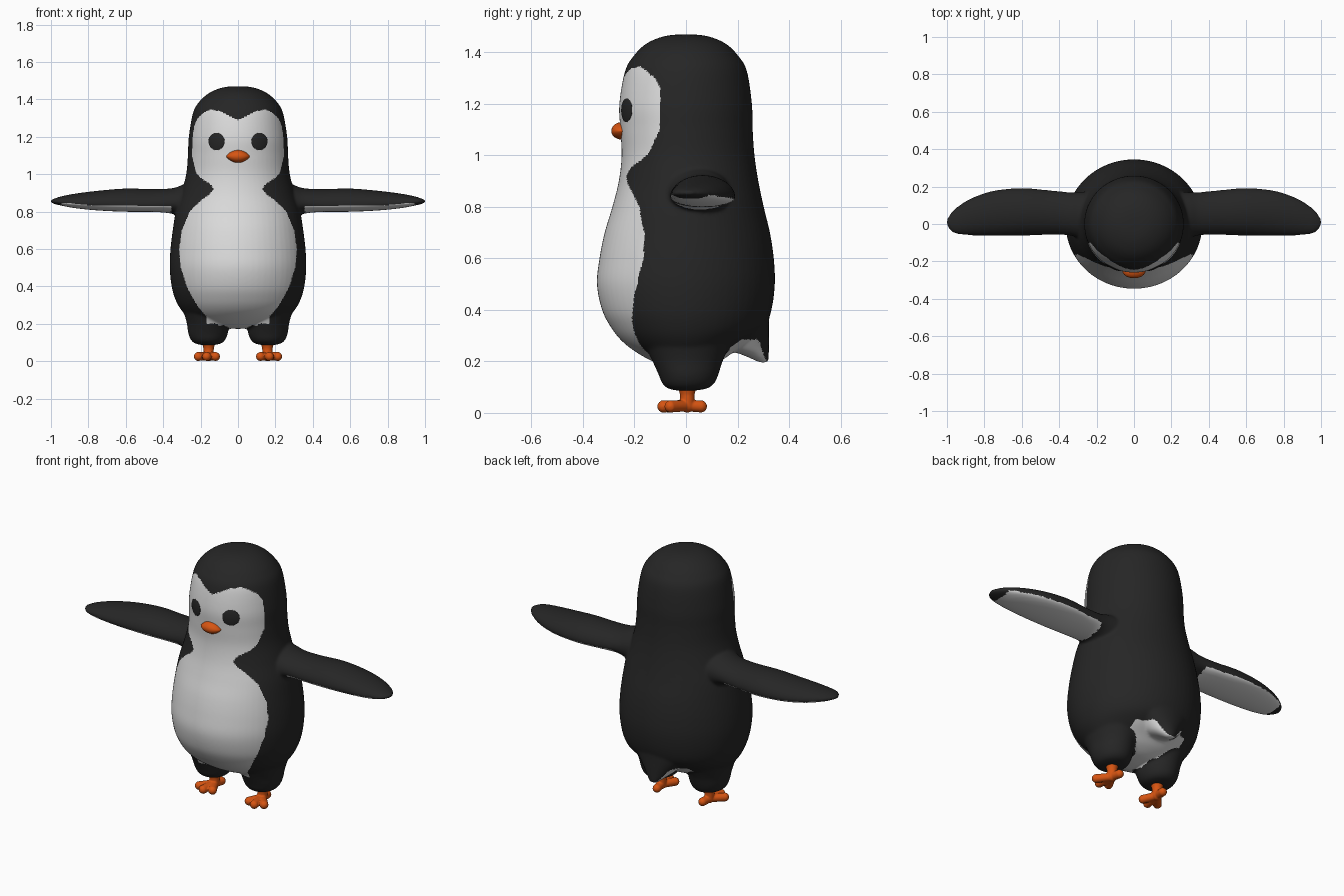
import bpy, bmesh, math
from mathutils import Vector
from mathutils.bvhtree import BVHTree

if "Cube" in bpy.data.objects:
    bpy.data.objects.remove(bpy.data.objects["Cube"])


def material(name, rgb):
    m = bpy.data.materials.new(name)
    m.diffuse_color = (*rgb, 1)
    m.use_nodes = True
    m.node_tree.nodes["Principled BSDF"].inputs["Base Color"].default_value = m.diffuse_color
    return m


BLACK = material("charcoal black", (0.019, 0.019, 0.019))
WHITE = material("soft white", (0.72, 0.72, 0.72))
ORANGE = material("orange", (0.68, 0.09, 0.006))


def resample(rows, n=5):
    """Catmull-Rom interpolation between profile rows."""
    out = []
    for i in range(len(rows) - 1):
        a, b = rows[max(i - 1, 0)], rows[i]
        c, d = rows[i + 1], rows[min(i + 2, len(rows) - 1)]
        for k in range(n):
            t = k / n
            out.append([0.5 * (2 * q + (r - p) * t + (2 * p - 5 * q + 4 * r - s) * t * t
                               + (3 * q - p - 3 * r + s) * t ** 3)
                        for p, q, r, s in zip(a, b, c, d)])
    return out + [list(rows[-1])]


def loft(bm, rows, place, seg=64):
    """Rows are (t, u0, u1, v0, vmid, v1); place maps (t, u, v) to xyz."""
    rings = []
    for t, u0, u1, v0, vm, v1 in resample(rows):
        ring = []
        for k in range(seg):
            a = 2 * math.pi * k / seg
            s = math.sin(a)
            u = (u0 + u1) / 2 + (u1 - u0) / 2 * math.cos(a)
            v = vm + s * (v1 - vm if s > 0 else vm - v0)
            ring.append(bm.verts.new(place(t, u, v)))
        rings.append(ring)
    faces = [bm.faces.new(rings[0]), bm.faces.new(rings[-1])]
    for r, q in zip(rings, rings[1:]):
        for k in range(seg):
            j = (k + 1) % seg
            faces.append(bm.faces.new((r[k], r[j], q[j], q[k])))
    bmesh.ops.recalc_face_normals(bm, faces=faces)


def finish(bm, name, mats, voxel=0, smooth=0):
    me = bpy.data.meshes.new(name)
    bm.to_mesh(me)
    bm.free()
    ob = bpy.data.objects.new(name, me)
    bpy.context.collection.objects.link(ob)
    for m in mats:
        me.materials.append(m)
    bpy.context.view_layer.objects.active = ob
    if voxel:
        r = ob.modifiers.new("fuse", "REMESH")
        r.mode, r.voxel_size = "VOXEL", voxel
        s = ob.modifiers.new("soften", "SMOOTH")
        s.factor, s.iterations = 0.5, smooth
        for mod in ("fuse", "soften"):
            bpy.ops.object.modifier_apply(modifier=mod)
    for p in ob.data.polygons:
        p.use_smooth = True
        p.material_index = 0
    return ob


def interp(table, z):
    if z <= table[0][0]:
        return table[0][1]
    for (a, p), (b, q) in zip(table, table[1:]):
        if z <= b:
            return p + (q - p) * (z - a) / (b - a)
    return table[-1][1]


# Body: (z, half width, front depth, back depth)
BODY = [(1.47, .004, .004, .004), (1.467, .06, .06, .06), (1.455, .11, .11, .11),
        (1.43, .16, .16, .16), (1.39, .205, .2, .2), (1.33, .24, .236, .236),
        (1.2, .263, .259, .256), (1.1, .268, .255, .259), (1.0, .277, .25, .266),
        (.9, .303, .261, .281), (.8, .333, .286, .302), (.7, .349, .316, .326),
        (.6, .361, .336, .341), (.5, .365, .346, .345), (.4, .355, .326, .332),
        (.33, .335, .29, .305), (.28, .308, .25, .25), (.24, .27, .2, .19),
        (.205, .2, .14, .14), (.18, .1, .08, .08), (.173, .01, .01, .01)]
LEG = [(.36, .14, .2, .2), (.3, .145, .18, .19), (.25, .127, .155, .165), (.2, .113, .13, .142),
       (.15, .106, .107, .126), (.115, .092, .092, .11), (.095, .07, .07, .082), (.086, .03, .03, .03)]
TAIL = [(.45, .22, .05, .327), (.35, .17, .1, .322), (.29, .12, .13, .322),
        (.25, .085, .15, .322), (.225, .055, .22, .322), (.196, .02, .285, .322)]
FLIPPER = [(.2, -.09, .18, .74, .85, .97), (.29, -.075, .17, .76, .85, .945),
           (.35, -.06, .17, .788, .845, .925), (.45, -.058, .18, .798, .835, .92),
           (.6, -.062, .192, .799, .835, .923), (.75, -.063, .178, .806, .838, .911),
           (.87, -.061, .138, .818, .843, .896), (.95, -.052, .088, .833, .85, .88),
           (.985, -.032, .052, .842, .853, .868), (1.004, 0, .02, .85, .855, .86)]

bm = bmesh.new()
upright = lambda t, u, v: (u, v, t)
loft(bm, [(z, -w, w, -f, 0, b) for z, w, f, b in BODY], upright)
loft(bm, [(z, -w, w, f, (f + b) / 2, b) for z, w, f, b in TAIL], upright)
for s in (1, -1):
    loft(bm, [(z, .16 * s - w, .16 * s + w, -f, 0, b) for z, w, f, b in LEG], upright)
    loft(bm, FLIPPER, lambda t, u, v: (s * t, u, v))
body = finish(bm, "body", [BLACK, WHITE], voxel=0.0075, smooth=8)

# White face and belly patch: half width by height
PATCH = [(.16, .03), (.17, .06), (.2, .12), (.25, .18), (.3, .22), (.4, .275), (.5, .305), (.6, .315),
         (.7, .3), (.8, .258), (.85, .21), (.89, .155), (.92, .13), (.95, .152), (.98, .2),
         (1.01, .226), (1.1, .246), (1.2, .25), (1.25, .24), (1.3, .215), (1.33, .182), (1.345, .15)]
BROW = [(0, 1.29), (.05, 1.312), (.1, 1.337), (.15, 1.346), (.2, 1.346)]


def is_white(c, n):
    x = abs(c.x)
    if x > .36:                                        # flipper underside
        return x < .945 and n.z < -.45 and c.z < .86
    if c.y < -.1 and c.z > .16 and x < interp(PATCH, c.z):
        return c.z < interp(BROW, x)                   # face and belly
    if .15 < c.z < .285 and n.z < -.25 and n.y < .6 and x < .17 and c.y > -.2:
        return math.hypot(x - .16, c.y) > .13 or x < .05   # under the tail
    return False


for p in body.data.polygons:
    p.material_index = int(is_white(p.center, p.normal))

# Eyes: thin domes laid on the face
probe = bmesh.new()
probe.from_mesh(body.data)
tree = BVHTree.FromBMesh(probe)
probe.free()
for s, side in ((1, "left"), (-1, "right")):
    bm = bmesh.new()
    bmesh.ops.create_uvsphere(bm, u_segments=40, v_segments=24, radius=1)
    for v in bm.verts:
        x, z = s * .115 + .043 * v.co.x, 1.175 + .046 * v.co.z
        hit = tree.ray_cast(Vector((x, -1, z)), Vector((0, 1, 0)))[0]
        v.co = (x, hit.y - .001 + .005 * v.co.y, z)
    finish(bm, side + " eye", [BLACK])

# Beak: lens with pointed corners
bm = bmesh.new()
bmesh.ops.create_uvsphere(bm, u_segments=40, v_segments=24, radius=1)
for v in bm.verts:
    x, y, z = v.co
    pinch = max(0, 1 - x * x) ** .3
    v.co = (.063 * x, -.248 + .042 * y, 1.095 + .034 * z * pinch)
finish(bm, "beak", [ORANGE])


# Feet: three front toes, a heel toe and an ankle, fused
def capsule(bm, a, b, ra, rb):
    """Tapered rod with round ends, lofted between two points."""
    a, b = Vector(a), Vector(b)
    d = (b - a).normalized()
    u = d.orthogonal().normalized()
    w = d.cross(u)
    rows = []
    for end, r, lo in ((a, ra, -88), (b, rb, 0)):
        for k in range(9):
            e = math.radians(lo + 11 * k)
            q = r * math.cos(e)
            rows.append(((end - a).dot(d) + r * math.sin(e), -q, q, -q, 0, q))
    loft(bm, rows, lambda t, p, q: a + d * t + u * p + w * q, 24)


for s, side in ((1, "left"), (-1, "right")):
    bm = bmesh.new()
    root = (.157 * s, .005, .028)
    for x, y in ((.12, -.068), (.168, -.088), (.213, -.06), (.15, .058)):
        capsule(bm, root, (x * s, y, .025), .022, .0235)
    capsule(bm, root, (.157 * s, .005, .07), .027, .028)
    capsule(bm, (.157 * s, .005, .07), (.157 * s, .005, .1), .028, .036)
    finish(bm, side + " foot", [ORANGE], voxel=0.004, smooth=4)
